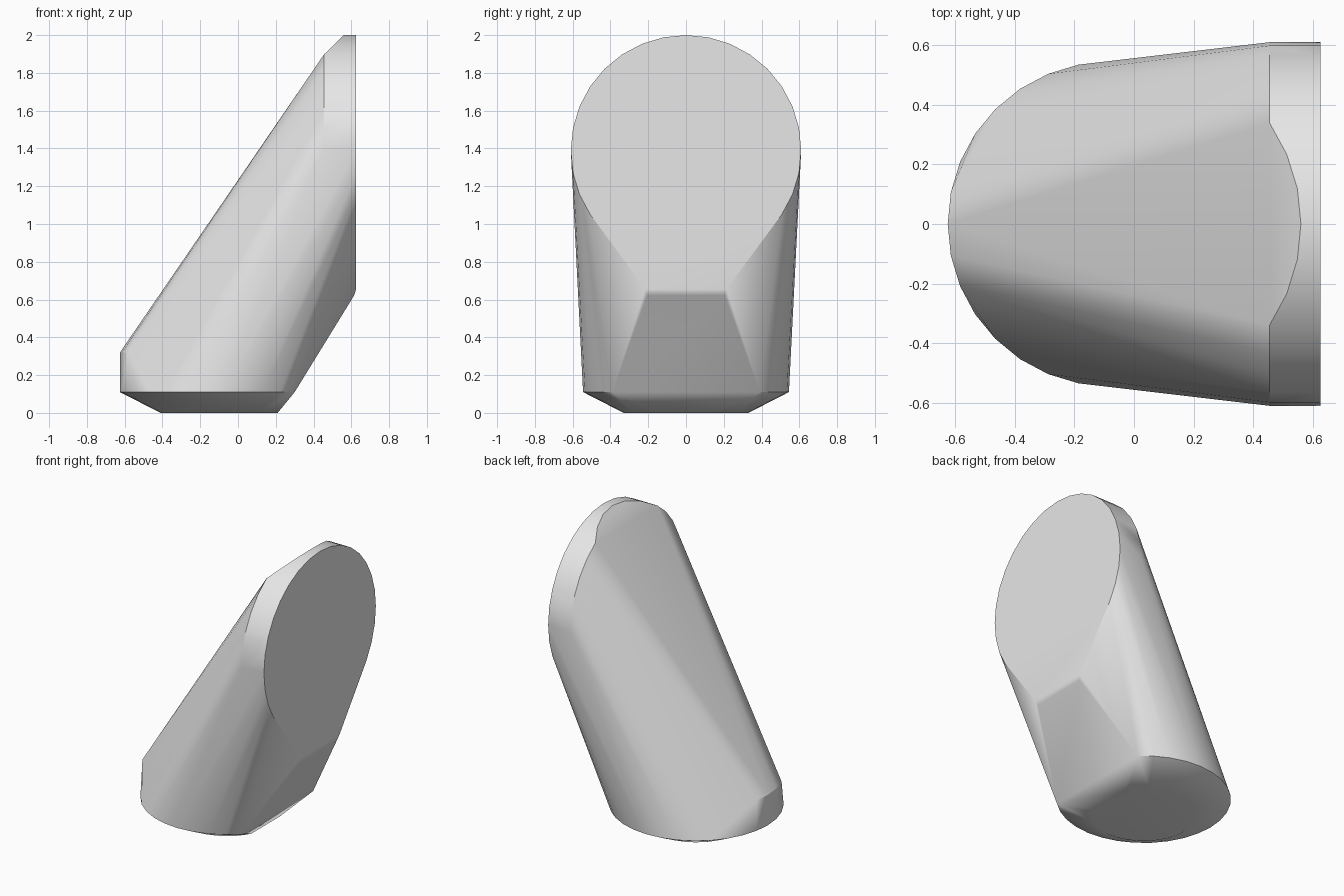
import bpy, bmesh
from math import cos, sin, sqrt, radians

cube = bpy.data.objects.get("Cube")
if cube:
    bpy.data.objects.remove(cube, do_unlink=True)

STEP = 11.25            # 32-sided circles
TOP = 2.0
FACE_X, RIM_X = 0.625, 0.455
RIM_R = 0.61
RIM_Z = TOP - RIM_R
FOOT_X, FOOT_R, FOOT_Z = -0.08, 0.545, 0.11


def cut_disc(cx, radius, z, cut_x):
    """Horizontal disc outline with its +x side cut off flat."""
    points = []
    for i in range(32):
        a = radians(i * STEP)
        x = cx + radius * cos(a)
        if x < cut_x:
            points.append((x, radius * sin(a), z))
    half = sqrt(radius ** 2 - (cut_x - cx) ** 2)
    return points + [(cut_x, half, z), (cut_x, -half, z)]


# Chamfered foot
points = cut_disc(FOOT_X, 0.33, 0, 0.21)
points += cut_disc(FOOT_X, FOOT_R, FOOT_Z, 0.30)

# Short upright wall at the low end
for i in (15, 16, 17, 18):
    a = radians(i * STEP)
    points.append((FOOT_X + FOOT_R * cos(a), FOOT_R * sin(a), 0.32))

# Round rim of the upright face, clipped by the slope at the top
shoulder_z = RIM_Z + RIM_R * cos(radians(3 * STEP))
for i in range(-3, 20):
    a = radians(i * STEP)
    y, z = RIM_R * cos(a), RIM_Z + RIM_R * sin(a)
    points.append((FACE_X, y, z))
    if 0 <= i <= 16:
        rise = max(0, (z - shoulder_z) / (TOP - shoulder_z))
        points.append((RIM_X + 0.105 * rise, y, z))

# Narrow softened lip below the upright face
for side in (-1, 1):
    points.append((FACE_X, side * 0.215, 0.655))
    points.append((0.615, side * 0.205, 0.622))

# Skin the outlines into one solid
bm = bmesh.new()
for p in points:
    bm.verts.new(p)
bmesh.ops.convex_hull(bm, input=bm.verts[:])
bmesh.ops.delete(bm, geom=[v for v in bm.verts if not v.link_faces], context="VERTS")
bmesh.ops.dissolve_limit(bm, angle_limit=radians(0.5), verts=bm.verts[:], edges=bm.edges[:])
bmesh.ops.recalc_face_normals(bm, faces=bm.faces[:])
mesh = bpy.data.meshes.new("slanted_body")
bm.to_mesh(mesh)
bm.free()

body = bpy.data.objects.new("slanted_body", mesh)
bpy.context.collection.objects.link(body)

# Plain grey
grey = bpy.data.materials.new("light_grey")
grey.use_nodes = True
colour = (0.8, 0.8, 0.8, 1)
grey.diffuse_color = colour
for node in grey.node_tree.nodes:
    if node.type == "BSDF_PRINCIPLED":
        node.inputs["Base Color"].default_value = colour
mesh.materials.append(grey)

# Smooth sides with crisp rims
bpy.ops.object.select_all(action="DESELECT")
body.select_set(True)
bpy.context.view_layer.objects.active = body
bpy.ops.object.shade_smooth_by_angle(angle=radians(30))
weighted = body.modifiers.new("weighted_normals", "WEIGHTED_NORMAL")
weighted.keep_sharp = True
